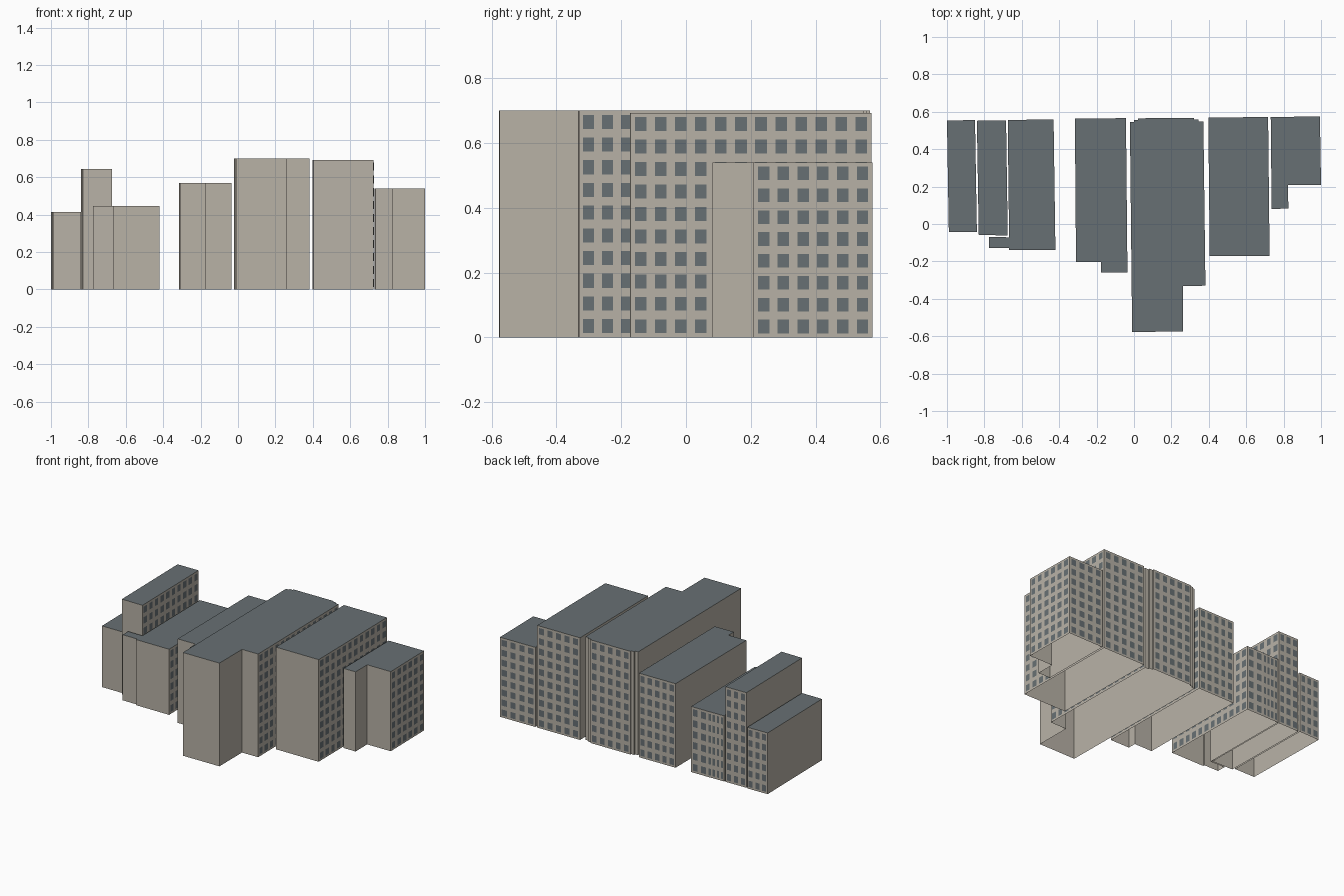
import bpy, bmesh
from mathutils import Vector

if "Cube" in bpy.data.objects:
    bpy.data.objects.remove(bpy.data.objects["Cube"])


def material(name, rgb):
    m = bpy.data.materials.new(name)
    m.diffuse_color = (*rgb, 1)
    m.use_nodes = True
    m.node_tree.nodes["Principled BSDF"].inputs["Base Color"].default_value = m.diffuse_color
    return m


WALL = material("warm grey wall", (0.48, 0.445, 0.385))
SLATE = material("slate roof and glass", (0.137, 0.162, 0.173))
SHIFT_Y = -0.004

# Each block: height and counter-clockwise footprint
BLOCKS = {
    "far_left_block": (0.415, [(-0.99, -0.04), (-0.84, -0.04), (-0.85, 0.56), (-1.0, 0.557)]),
    "left_tower": (0.645, [(-0.83, -0.055), (-0.675, -0.057), (-0.684, 0.558), (-0.84, 0.556)]),
    "left_wide_block": (0.445, [(-0.775, -0.125), (-0.667, -0.125), (-0.667, -0.136),
                                (-0.42, -0.135), (-0.43, 0.563), (-0.555, 0.562),
                                (-0.585, 0.561), (-0.615, 0.56), (-0.645, 0.56),
                                (-0.675, 0.559), (-0.668, -0.067), (-0.775, -0.066)]),
    "middle_left_block": (0.57, [(-0.31, -0.2), (-0.177, -0.199), (-0.177, -0.256),
                                 (-0.035, -0.255), (-0.043, 0.57), (-0.316, 0.567)]),
    "centre_block": (0.70, [(-0.01, -0.573), (0.263, -0.571), (0.262, -0.327), (0.382, -0.326),
                            (0.371, 0.552), (0.346, 0.552), (0.346, 0.563), (0.321, 0.563),
                            (0.321, 0.572), (0.022, 0.569), (0.022, 0.56), (0.0, 0.56),
                            (0.0, 0.55), (-0.022, 0.549)]),
    "middle_right_block": (0.693, [(0.405, -0.168), (0.725, -0.167), (0.717, 0.576), (0.397, 0.573)]),
    "far_right_block": (0.54, [(0.736, 0.085), (0.825, 0.086), (0.824, 0.212), (1.0, 0.213),
                               (0.994, 0.579), (0.731, 0.576)]),
}


def new_object(name, bm, mats):
    mesh = bpy.data.meshes.new(name)
    bm.to_mesh(mesh)
    bm.free()
    for m in mats:
        mesh.materials.append(m)
    ob = bpy.data.objects.new(name, mesh)
    bpy.context.collection.objects.link(ob)


def build_block(name, height, pts):
    # Walls around the footprint, slate roof, open underneath
    bm = bmesh.new()
    low = [bm.verts.new(p) for p in pts]
    top = [bm.verts.new(p + Vector((0, 0, height))) for p in pts]
    bm.faces.new(top).material_index = 1
    n = len(pts)
    for i in range(n):
        j = (i + 1) % n
        bm.faces.new((low[i], low[j], top[j], top[i]))
    new_object(name, bm, [WALL, SLATE])


def add_windows(bm, a, b, height):
    # Regular grid of thin panes on the wall from a to b
    run = b - a
    along = run.normalized()
    out = Vector((along.y, -along.x, 0)) * 0.001
    cols = max(1, round(run.length / 0.06))
    rows = round(height / 0.07)
    w, h = run.length / cols, height / rows
    for c in range(cols):
        for r in range(rows):
            mid = a + along * (c + 0.5) * w + Vector((0, 0, (r + 0.5) * h)) + out
            sx, sz = along * w * 0.29, Vector((0, 0, h * 0.31))
            bm.faces.new([bm.verts.new(mid + u * sx + v * sz)
                          for u, v in ((-1, -1), (1, -1), (1, 1), (-1, 1))])


for name, (height, outline) in BLOCKS.items():
    pts = [Vector((x, y + SHIFT_Y, 0)) for x, y in outline]
    build_block(name, height, pts)
    # Windows on back walls and the long right-hand walls
    bm = bmesh.new()
    for a, b in zip(pts, pts[1:] + pts[:1]):
        d = b - a
        back = d.x < -0.028 and abs(d.y) < 0.02
        right = d.y > 0.3
        if back or right:
            add_windows(bm, a, b, height)
    new_object(name + "_windows", bm, [SLATE])
